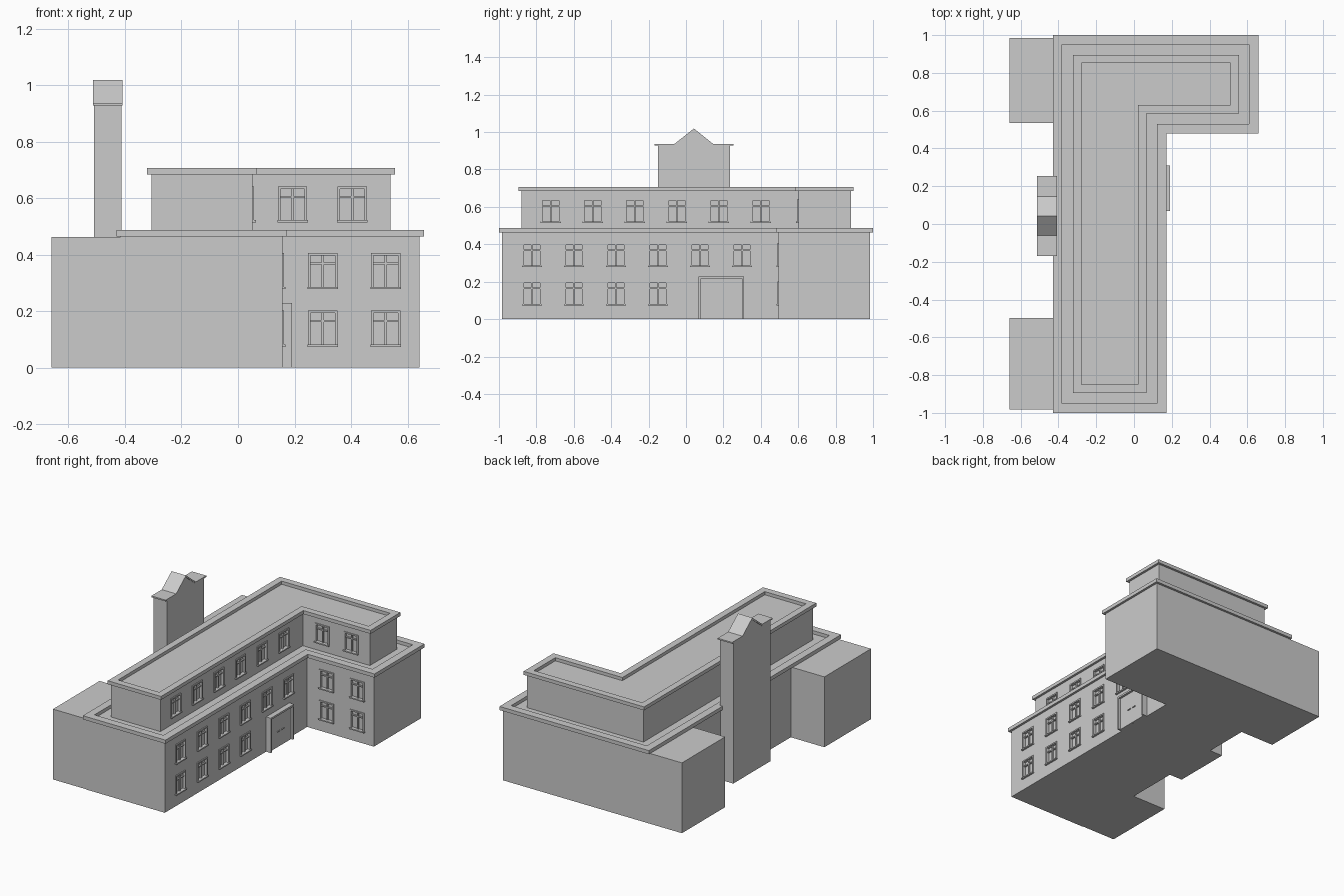
import bpy, bmesh, math
from mathutils import Matrix, Vector

if "Cube" in bpy.data.objects:
    bpy.data.objects.remove(bpy.data.objects["Cube"])


def finish(name, bm):
    bmesh.ops.recalc_face_normals(bm, faces=bm.faces)
    me = bpy.data.meshes.new(name)
    bm.to_mesh(me)
    bm.free()
    ob = bpy.data.objects.new(name, me)
    bpy.context.collection.objects.link(ob)
    return ob


def add_box(bm, lo, hi, mat=Matrix()):
    lo, hi = Vector(lo), Vector(hi)
    m = mat @ Matrix.Translation((lo + hi) / 2) @ Matrix.Diagonal((*(hi - lo), 1))
    bmesh.ops.create_cube(bm, size=1, matrix=m)


def boxes(name, items):
    bm = bmesh.new()
    for lo, hi in items:
        add_box(bm, lo, hi)
    return finish(name, bm)


def ell(plan, d=0.0):
    """L-shaped outline, inset by d."""
    x0, xi, x1, y0, yi, y1 = plan
    x0, xi, x1, y0, yi, y1 = x0 + d, xi - d, x1 - d, y0 + d, yi + d, y1 - d
    return [(x0, y0), (xi, y0), (xi, yi), (x1, yi), (x1, y1), (x0, y1)]


def prism(name, pts, z0, z1):
    bm = bmesh.new()
    a = [bm.verts.new((x, y, z0)) for x, y in pts]
    b = [bm.verts.new((x, y, z1)) for x, y in pts]
    n = len(pts)
    bm.faces.new(a)
    bm.faces.new(b)
    for i in range(n):
        j = (i + 1) % n
        bm.faces.new((a[i], a[j], b[j], b[i]))
    return finish(name, bm)


def ring(name, outer, inner, z0, z1):
    bm = bmesh.new()
    loops = [[bm.verts.new((x, y, z)) for x, y in p]
             for p, z in ((outer, z0), (outer, z1), (inner, z1), (inner, z0))]
    n = len(outer)
    for k in range(4):
        a, b = loops[k], loops[(k + 1) % 4]
        for i in range(n):
            j = (i + 1) % n
            bm.faces.new((a[i], a[j], b[j], b[i]))
    return finish(name, bm)


def profile_x(name, pts, x0, x1):
    """Extrude a (y, z) profile along x."""
    ob = prism(name, [(y, z) for y, z in pts], x0, x1)
    ob.data.transform(Matrix(((0, 0, 1, 0), (1, 0, 0, 0), (0, 1, 0, 0), (0, 0, 0, 1))))
    return ob


# Two storeys of L-shaped blocks with parapet cornices
LOW = (-0.43, 0.172, 0.658, -1.0, 0.48, 1.0)
UP = (-0.322, 0.066, 0.555, -0.895, 0.586, 0.896)
lower = prism("lower_walls", ell(LOW, 0.015), 0, 0.466)
upper = prism("upper_walls", ell(UP, 0.015), 0.46, 0.686)
ring("lower_cornice", ell(LOW), ell(LOW, 0.05), 0.464, 0.488)
ring("upper_cornice", ell(UP), ell(UP, 0.044), 0.684, 0.707)

# Rear annexes
boxes("front_annex", [((-0.66, -0.982, 0), (-0.41, -0.497, 0.463))])
boxes("back_annex", [((-0.66, 0.535, 0), (-0.41, 0.985, 0.463))])

# Chimney-like tower with gabled cap
c = 0.042
half = [(-0.193, 0.928), (-0.103, 0.928), (0, 1.008)]
body = [(c - 0.193, 0), *[(c + y, z) for y, z in half],
        *[(c - y, z) for y, z in half[1::-1]], (c + 0.193, 0)]
profile_x("tower", body, -0.509, -0.412)
top = [(-0.211, 0.937), (-0.103, 0.937), (0, 1.019)]
bot = [(-0.211, 0.928), (-0.099, 0.928), (0, 1.007)]
cap = [(c + y, z) for y, z in top] + [(c - y, z) for y, z in top[1::-1]] \
    + [(c - y, z) for y, z in bot] + [(c + y, z) for y, z in bot[1::-1]]
profile_x("tower_cap", cap, -0.513, -0.408)

# Window placements: facing +x (right) or -y (front)
W, H, D = 0.104, 0.128, 0.012


def place(x, y, z, right):
    m = Matrix.Translation((x, y, z))
    return m @ Matrix.Rotation(math.pi / 2, 4, 'Z') if right else m


low_wins, up_wins = [], []
for i in range(6):
    y = -0.824 + 0.2248 * i
    low_wins.append(place(0.157, y, 0.278, True))
    if i < 4:
        low_wins.append(place(0.157, y, 0.074, True))
    up_wins.append(place(0.051, -0.723 + 0.2246 * i, 0.514, True))
for x in (0.30, 0.523):
    low_wins += [place(x, 0.495, z, False) for z in (0.074, 0.278)]
for x in (0.193, 0.404):
    up_wins.append(place(x, 0.601, 0.514, False))

# Cut window recesses
for wall, wins in ((lower, low_wins), (upper, up_wins)):
    bm = bmesh.new()
    for m in wins:
        add_box(bm, (-W / 2 + 0.006, -0.02, 0.006), (W / 2 - 0.006, D, H - 0.006), m)
    cutter = finish("recess_cutter", bm)
    cutter.hide_render = True
    mod = wall.modifiers.new("recesses", 'BOOLEAN')
    mod.operation, mod.solver, mod.object = 'DIFFERENCE', 'EXACT', cutter
    bpy.context.view_layer.objects.active = wall
    bpy.ops.object.modifier_apply(modifier=mod.name)
    bpy.data.objects.remove(cutter)

# Window frame with sill, mullion and transom, shared by all windows
w = W / 2
frame = boxes("window", [
    ((-w, -0.006, 0), (-w + 0.009, D, H)),
    ((w - 0.009, -0.006, 0), (w, D, H)),
    ((-w, -0.006, H - 0.009), (w, D, H)),
    ((-w - 0.002, -0.012, 0), (w + 0.002, D, 0.008)),
    ((-0.004, 0.002, 0), (0.004, D, H)),
    ((-w, 0.002, H * 0.68), (w, D, H * 0.68 + 0.007)),
])
wins = low_wins + up_wins
frame.matrix_world = wins[0]
for m in wins[1:]:
    ob = bpy.data.objects.new("window", frame.data)
    bpy.context.collection.objects.link(ob)
    ob.matrix_world = m

# Entrance: projecting surround, double doors, rails and handles
y0, y1, ym = 0.068, 0.311, 0.1895
boxes("door_surround", [
    ((0.15, y0, 0), (0.191, y0 + 0.012, 0.229)),
    ((0.15, y1 - 0.012, 0), (0.191, y1, 0.229)),
    ((0.15, y0, 0.217), (0.191, y1, 0.229)),
])
boxes("door_leaves", [
    ((0.15, y0 + 0.01, 0), (0.176, ym - 0.001, 0.219)),
    ((0.15, ym + 0.001, 0), (0.176, y1 - 0.01, 0.219)),
])
boxes("door_handles", [((0.174, ym + s - 0.012, 0.1), (0.182, ym + s + 0.012, 0.105))
                       for s in (-0.022, 0.022)])
